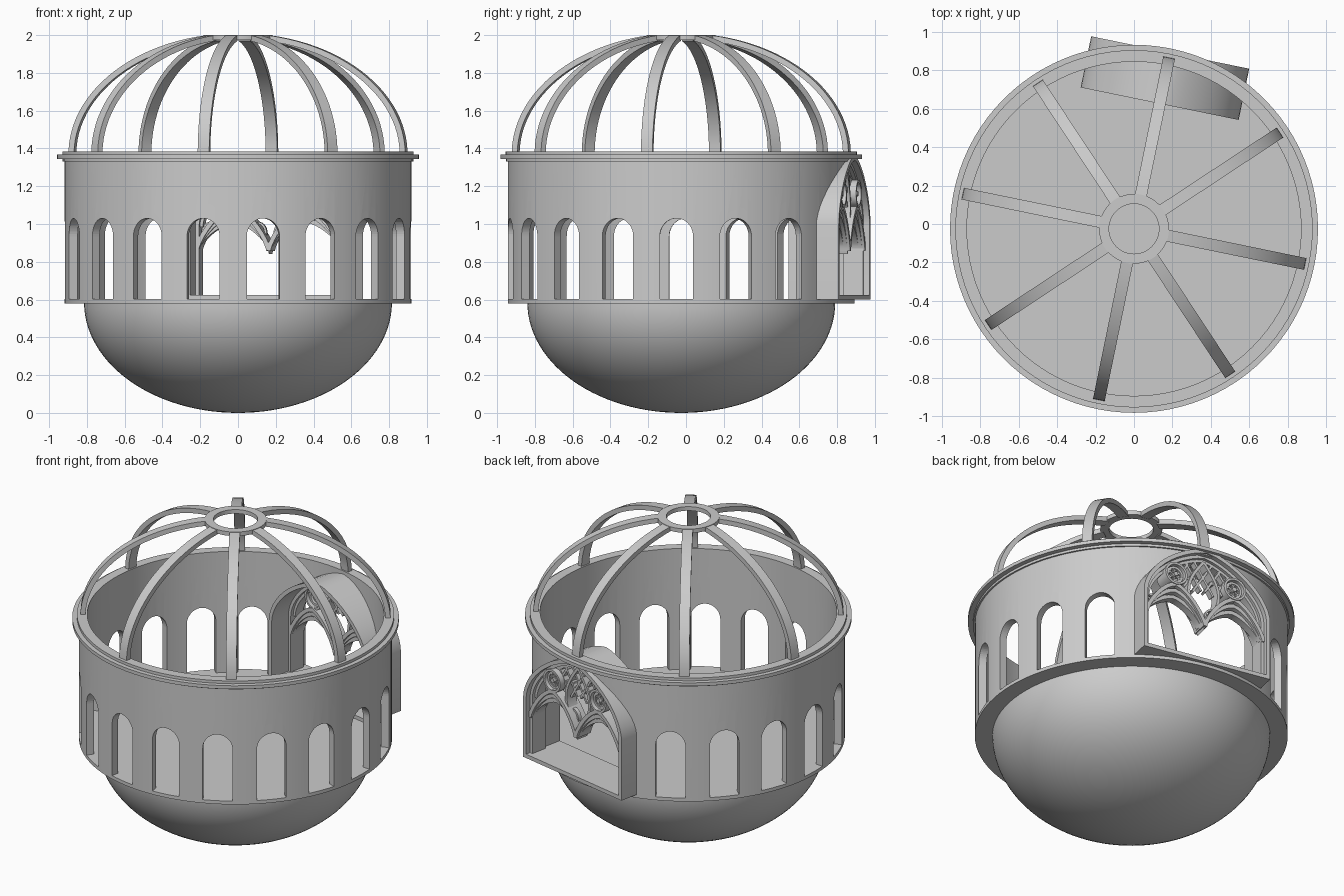
import bpy, bmesh
from math import sin, cos, pi, radians, hypot
from mathutils import Matrix, Vector

if "Cube" in bpy.data.objects:
    bpy.data.objects.remove(bpy.data.objects["Cube"])

C = Vector((0, -0.025, 0))
AXIS = 78.4                      # direction the big gothic window faces


def finish(name, bm, smooth=True):
    bmesh.ops.remove_doubles(bm, verts=bm.verts, dist=1e-5)
    bmesh.ops.recalc_face_normals(bm, faces=bm.faces)
    me = bpy.data.meshes.new(name)
    bm.to_mesh(me)
    bm.free()
    ob = bpy.data.objects.new(name, me)
    bpy.context.collection.objects.link(ob)
    if smooth:
        shade(ob)
    return ob


def shade(ob):
    bpy.ops.object.select_all(action='DESELECT')
    ob.select_set(True)
    bpy.context.view_layer.objects.active = ob
    bpy.ops.object.shade_smooth_by_angle(angle=radians(30))


def wall_frame(deg):
    """Local (u along wall, v up, w outward) to world."""
    a = radians(deg)
    m = Matrix(((sin(a), 0, cos(a)), (-cos(a), 0, sin(a)), (0, 1, 0))).to_4x4()
    return Matrix.Translation(C) @ m


def rib_frame(deg):
    """Local (u radial, v up, w sideways) to world."""
    a = radians(deg)
    m = Matrix(((cos(a), 0, -sin(a)), (sin(a), 0, cos(a)), (0, 1, 0))).to_4x4()
    return Matrix.Translation(C) @ m


def lathe(name, prof, n=96, closed=True):
    bm = bmesh.new()
    rings = [[bm.verts.new(C + Vector((r * cos(2 * pi * i / n), r * sin(2 * pi * i / n), z)))
              for i in range(n)] for r, z in prof]
    for k in range(len(prof) if closed else len(prof) - 1):
        a, b = rings[k], rings[(k + 1) % len(prof)]
        for i in range(n):
            j = (i + 1) % n
            bm.faces.new((a[i], a[j], b[j], b[i]))
    return finish(name, bm)


def prism(bm, pts, w0, w1, M):
    a = [bm.verts.new(M @ Vector((u, v, w0))) for u, v in pts]
    b = [bm.verts.new(M @ Vector((u, v, w1))) for u, v in pts]
    bm.faces.new(a)
    bm.faces.new(b[::-1])
    for i in range(len(pts)):
        j = (i + 1) % len(pts)
        bm.faces.new((a[i], a[j], b[j], b[i]))


def ribbon(bm, pts, e0, e1, w0, w1, M, closed=False):
    """Bar along a path, in-plane offsets e0..e1, depth w0..w1."""
    n = len(pts)
    sec = []
    for i, (u, v) in enumerate(pts):
        p = pts[i - 1] if (i or closed) else pts[i]
        q = pts[(i + 1) % n] if (i < n - 1 or closed) else pts[i]

        def nrm(a, b):
            d = Vector((-(b[1] - a[1]), b[0] - a[0]))
            return d.normalized() if d.length > 1e-9 else d
        n1, n2 = nrm(p, (u, v)), nrm((u, v), q)
        m = (n1 + n2).normalized()
        m /= max(0.45, m.dot(n2 if n2.length else n1))
        sec.append([bm.verts.new(M @ Vector((u + m.x * e, v + m.y * e, w)))
                    for e, w in ((e0, w0), (e1, w0), (e1, w1), (e0, w1))])
    for i in range(n if closed else n - 1):
        a, b = sec[i], sec[(i + 1) % n]
        for k in range(4):
            l = (k + 1) % 4
            bm.faces.new((a[k], a[l], b[l], b[k]))
    if not closed:
        bm.faces.new(sec[0])
        bm.faces.new(sec[-1][::-1])


def arch(hw, z0, spring, top, p, q, n=24, c=0.0):
    """Arched outline from left foot over the crown to right foot."""
    s = [-cos(pi * i / n) for i in range(n + 1)]
    pts = [(c + hw * x, spring + (top - spring) * max(0, 1 - abs(x) ** p) ** q) for x in s]
    return ([(c - hw, z0)] + pts + [(c + hw, z0)]) if z0 < spring else pts


# bowl and floor disc
bowl = [(0, 0)] + [(0.815 * sin(pi / 2 * i / 28), 0.585 - 0.585 * cos(pi / 2 * i / 28))
                   for i in range(1, 29)] + [(0, 0.585)]
lathe("bowl", bowl, 96, False)
lathe("floor", [(0, 0.58), (0.918, 0.58), (0.918, 0.602), (0, 0.602)], 96, False)

# drum wall with arcade openings
drum = lathe("drum_wall", [(0.87, 0.6), (0.918, 0.6), (0.918, 1.35), (0.87, 1.35)])
big = arch(0.42, 0.6, 0.99, 1.365, 1.45, 0.56)
bm = bmesh.new()
for k in range(2, 17):
    prism(bm, arch(0.088, 0.5, 0.935, 1.03, 2, 0.5), 0.75, 1.05, wall_frame(AXIS + 20 * k))
prism(bm, arch(0.405, 0.5, 0.985, 1.34, 1.45, 0.56), 0.6, 1.1, wall_frame(AXIS))
cutter = finish("opening_cutter", bm, False)
cutter.hide_render = True
mod = drum.modifiers.new("openings", 'BOOLEAN')
mod.object = cutter
mod.solver = 'EXACT'
bpy.context.view_layer.objects.active = drum
bpy.ops.object.modifier_apply(modifier="openings")
bpy.data.objects.remove(cutter)
shade(drum)

# stepped cornice
lathe("cornice", [(0.87, 1.33), (0.928, 1.33), (0.928, 1.345), (0.958, 1.345), (0.958, 1.367),
                  (0.93, 1.367), (0.93, 1.385), (0.87, 1.385)])

# dome ribs and crown ring
bm = bmesh.new()
a0, a1 = 0.02, 1.385
path = [(0.91 * cos(a0 + (a1 - a0) * i / 24), 1.37 + 0.64 * sin(a0 + (a1 - a0) * i / 24))
        for i in range(25)]
for k in range(8):
    ribbon(bm, path, 0, 0.03, -0.031, 0.031, rib_frame(AXIS + 45 * k))
finish("dome_ribs", bm)
lathe("crown_ring", [(0.13, 1.974), (0.182, 1.974), (0.182, 2.0), (0.13, 2.0)], 48)

# gothic window frame: deep surround plus inner mouldings
M = wall_frame(AXIS)
bm = bmesh.new()
ribbon(bm, big, -0.025, 0, 0.665, 0.937, M, True)
finish("window_frame", bm)
bm = bmesh.new()
ribbon(bm, big[1:-1], -0.045, -0.02, 0.80, 0.905, M)
ribbon(bm, big[1:-1], -0.062, -0.045, 0.82, 0.885, M)
for s in (-1, 1):
    prism(bm, [(s * 0.4, 0.61), (s * 0.375, 0.61), (s * 0.375, 1.0), (s * 0.4, 1.0)], 0.80, 0.905, M)
finish("window_mouldings", bm)

# nested twin arches meeting in a hanging point
bm = bmesh.new()
for s in (-1, 1):
    for i, (top, w0, w1) in enumerate(((1.09, 0.80, 0.915), (1.055, 0.815, 0.9), (1.02, 0.83, 0.88))):
        pts = arch(0.195 - 0.004 * i, 9, 0.86 + 0.012 * i, top, 1.5, 0.75, 20, s * 0.195)
        ribbon(bm, pts, -0.012, 0.012, w0, w1, M)
    # small cusps inside each arch
    for t in (-1, 1):
        c = s * 0.195 + t * 0.13
        pts = [(c + t * 0.04 * cos(x), 0.955 + 0.05 * sin(x)) for x in
               [-0.9 + 2.6 * j / 10 for j in range(11)]]
        ribbon(bm, pts, -0.006, 0.006, 0.845, 0.87, M)
    # hood curves climbing from the hanging point to the frame
    pts = [(s * 0.1 * sin(pi * j / 14), 0.88 + 0.42 * j / 14) for j in range(15)]
    ribbon(bm, pts, -0.009, 0.009, 0.82, 0.895, M)
prism(bm, [(-0.016, 0.9), (0, 0.84), (0.016, 0.9)], 0.815, 0.9, M)
finish("twin_arches", bm)

# crossed lattice between the rosettes
bm = bmesh.new()
for s in (-1, 1):
    for off in (-0.14, -0.07, 0, 0.07, 0.14):
        lo, hi = 1.09 + abs(off) * 0.25, 1.315 - abs(off) * 0.35
        mid = 1.2
        pts = [(s * (off + (z - mid) * 0.62), z) for z in (lo, hi)]
        ribbon(bm, pts, -0.007, 0.007, 0.845, 0.885, M)
finish("lattice", bm)

# rosettes: stacked rings, centre boss and petals
bm = bmesh.new()
for s in (-1, 1):
    cx, cz = s * 0.195, 1.16
    def ring(r, x=cx, z=cz, n=28):
        return [(x + r * cos(2 * pi * j / n), z + r * sin(2 * pi * j / n)) for j in range(n)]
    ribbon(bm, ring(0.066), -0.007, 0.007, 0.81, 0.92, M, True)
    ribbon(bm, ring(0.05), -0.005, 0.009, 0.83, 0.9, M, True)
    prism(bm, ring(0.014, n=12), 0.835, 0.915, M)
    for k in range(6):
        a = pi / 3 * k
        ribbon(bm, ring(0.015, cx + 0.028 * cos(a), cz + 0.028 * sin(a), 10),
               -0.004, 0.004, 0.845, 0.895, M, True)
    # bars tying each rosette to the frame
    for a, L in ((0.3, 0.12), (1.2, 0.13), (2.0, 0.12), (3.0, 0.15)):
        pts = [(cx + s * r * cos(a), cz + r * sin(a)) for r in (0.068, L)]
        ribbon(bm, pts, -0.006, 0.006, 0.84, 0.88, M)
finish("rosettes", bm)
